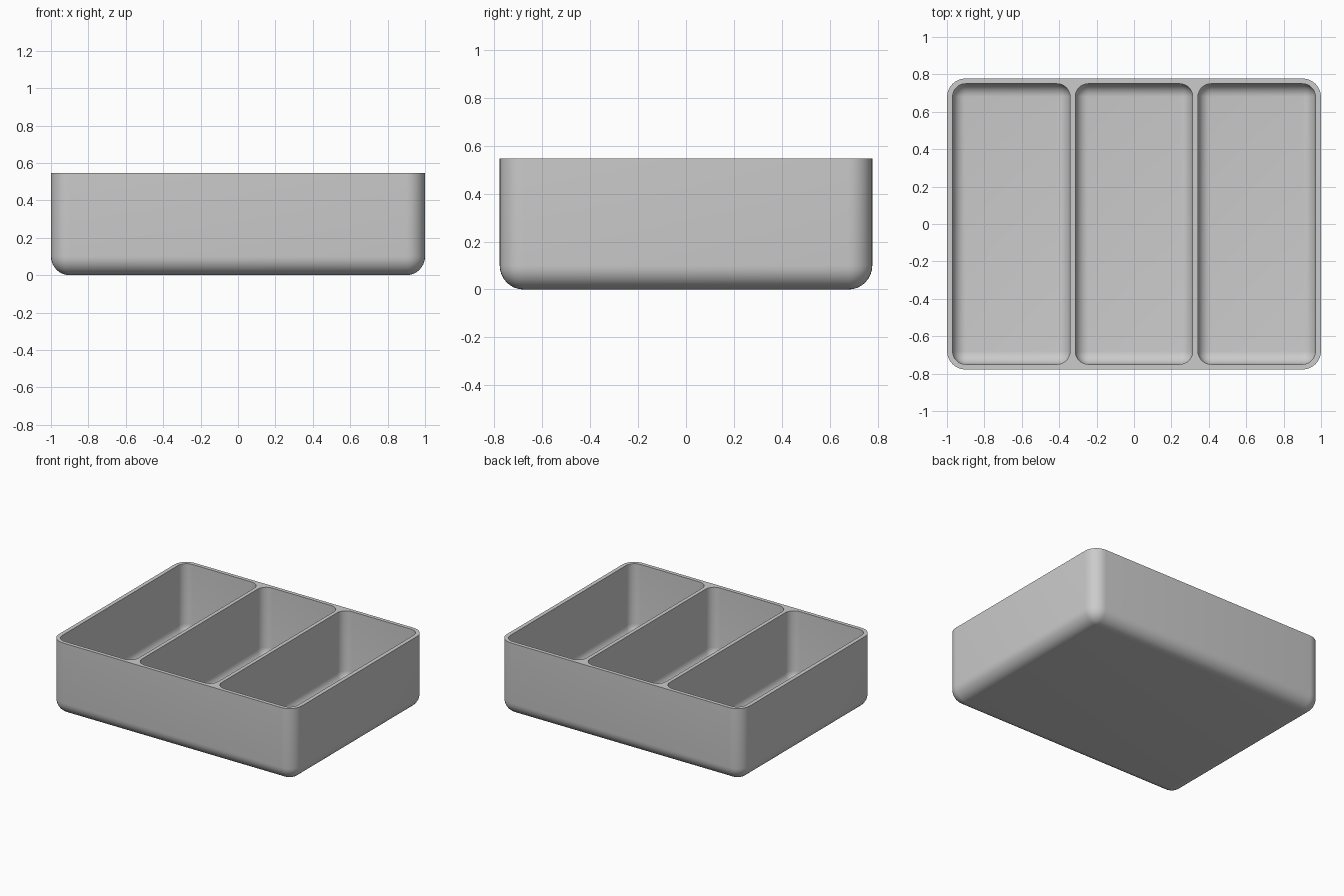
import bpy
import bmesh
from math import sin, cos, pi

cube = bpy.data.objects.get("Cube")
if cube:
    bpy.data.objects.remove(cube)

HEIGHT, FLOOR, STEPS = 0.547, 0.03, 8

grey = bpy.data.materials.new("light grey plastic")
grey.use_nodes = True
colour = (0.6, 0.6, 0.6, 1)
grey.diffuse_color = colour
grey.node_tree.nodes["Principled BSDF"].inputs["Base Color"].default_value = colour


def ring(bm, cx, hx, hy, radius, inset, z):
    """Rounded rectangle of vertices, shrunk by inset."""
    r = radius - inset
    verts = []
    for q, (sx, sy) in enumerate([(1, 1), (-1, 1), (-1, -1), (1, -1)]):
        for i in range(STEPS + 1):
            a = (q + i / STEPS) * pi / 2
            verts.append(bm.verts.new((cx + sx * (hx - radius) + r * cos(a),
                                       sy * (hy - radius) + r * sin(a), z)))
    return verts


def rounded_basin(bm, cx, hx, hy, radius, bottom):
    """Wall, bottom fillet and flat base; returns the edges of the open rim."""
    rings = [ring(bm, cx, hx, hy, radius, 0, HEIGHT)]
    for i in range(STEPS + 1):
        a = i / STEPS * pi / 2
        rings.append(ring(bm, cx, hx, hy, radius, radius * (1 - cos(a)) * 0.999,
                          bottom + radius * (1 - sin(a))))
    n = len(rings[0])
    for upper, lower in zip(rings, rings[1:]):
        for j in range(n):
            k = (j + 1) % n
            bm.faces.new((upper[j], upper[k], lower[k], lower[j]))
    bm.faces.new(rings[-1])
    return [bm.edges.get((rings[0][j], rings[0][(j + 1) % n])) for j in range(n)]


# Outer shell and three compartments, joined by the flat rim
bm = bmesh.new()
rim = rounded_basin(bm, 0, 1.0, 0.778, 0.1, 0)
for cx in (-0.656, 0, 0.656):
    rim += rounded_basin(bm, cx, 0.314, 0.75, 0.07, FLOOR)
bmesh.ops.triangle_fill(bm, use_beauty=True, use_dissolve=False, edges=rim)
bmesh.ops.remove_doubles(bm, verts=bm.verts, dist=0.0005)
bmesh.ops.recalc_face_normals(bm, faces=bm.faces)

mesh = bpy.data.meshes.new("divided_tray")
bm.to_mesh(mesh)
bm.free()
mesh.materials.append(grey)
tray = bpy.data.objects.new("divided_tray", mesh)
bpy.context.collection.objects.link(tray)

# Smooth fillets with a crisp rim
bpy.ops.object.select_all(action="DESELECT")
tray.select_set(True)
bpy.context.view_layer.objects.active = tray
bpy.ops.object.shade_smooth_by_angle(angle=pi / 6)
